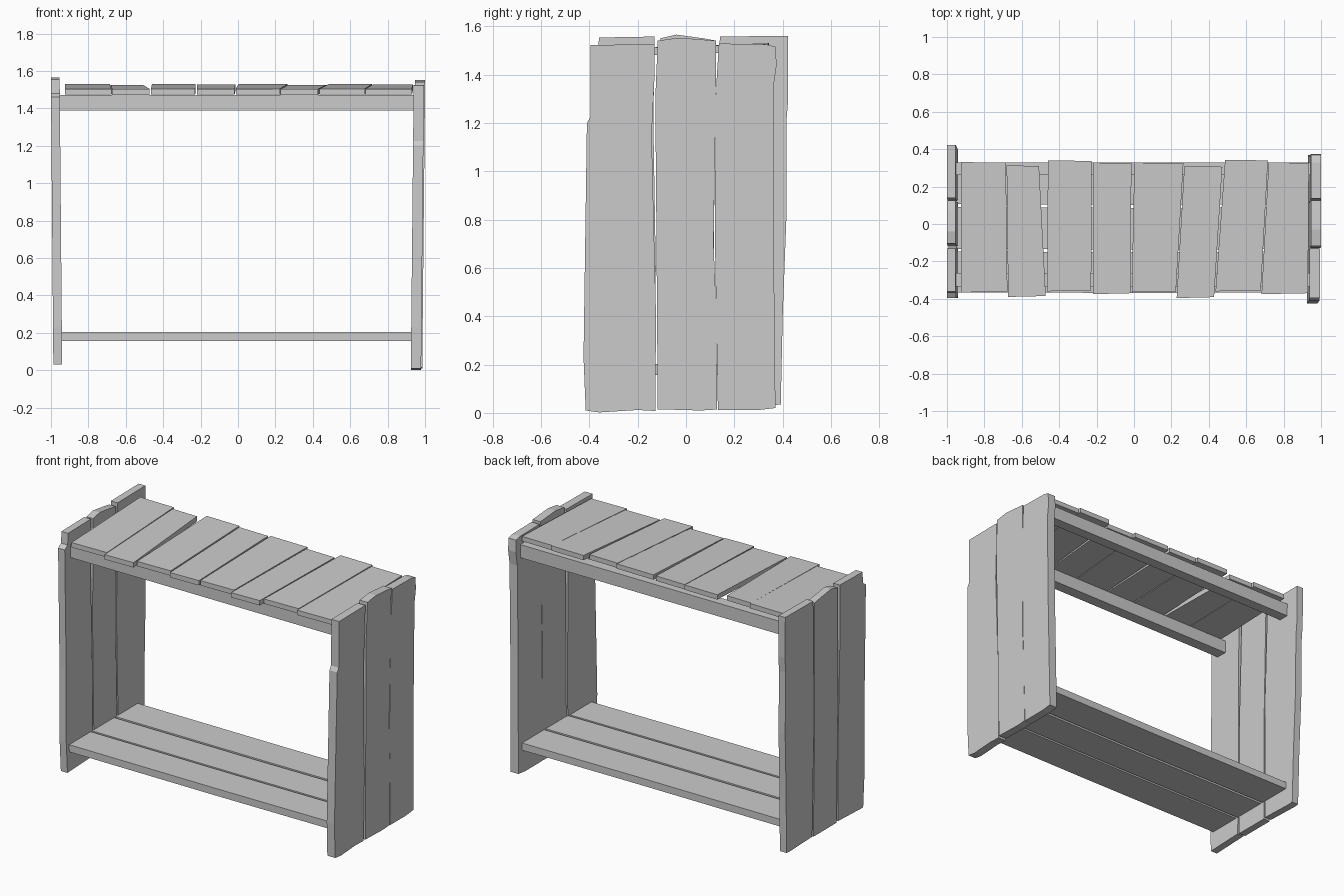
import bpy, bmesh


def plank(name, outline, lo, hi, place):
    """Extrude a 2D outline between depths lo and hi; place(u, v, d) -> xyz."""
    bm = bmesh.new()
    rings = [[bm.verts.new(place(u, v, d)) for u, v in outline] for d in (lo, hi)]
    n = len(outline)
    bm.faces.new(rings[0])
    bm.faces.new(rings[1])
    for i in range(n):
        j = (i + 1) % n
        bm.faces.new((rings[0][i], rings[0][j], rings[1][j], rings[1][i]))
    bmesh.ops.recalc_face_normals(bm, faces=bm.faces)
    me = bpy.data.meshes.new(name)
    bm.to_mesh(me)
    bm.free()
    ob = bpy.data.objects.new(name, me)
    bpy.context.collection.objects.link(ob)
    return ob


# Upright boards: worn outlines in (y, z), leaning slightly outwards at the top
def right_lean(off):
    return lambda y, z, d: (d + off + 0.015 * (z / 1.5 - 1), y, z)


def left_lean(y, z, d):
    return (d - 0.013 * (z / 1.5 - 1), y, z)


right_boards = {
    "front": (-0.006, [(-0.415, 0.01), (-0.36, 0.002), (-0.2, 0.012), (-0.127, 0.008),
                       (-0.124, 0.4), (-0.142, 1.15), (-0.13, 1.4), (-0.13, 1.525),
                       (-0.395, 1.522), (-0.395, 1.225), (-0.41, 1.2), (-0.424, 0.23)]),
    "middle": (0.0, [(-0.117, 0.015), (0.06, 0.01), (0.128, 0.014), (0.126, 0.4),
                     (0.114, 0.7), (0.122, 1.2), (0.125, 1.54), (-0.03, 1.552),
                     (-0.117, 1.54), (-0.127, 1.3), (-0.122, 0.7)]),
    "back": (0.0, [(0.132, 0.012), (0.3, 0.012), (0.37, 0.02), (0.362, 0.8),
                   (0.362, 1.35), (0.375, 1.44), (0.37, 1.515), (0.33, 1.525),
                   (0.136, 1.528), (0.122, 1.3), (0.12, 0.7)]),
}
for part, (off, pts) in right_boards.items():
    plank("right_side_board_" + part, pts, 0.945, 1.0, right_lean(off))

left_boards = {
    "front": [(-0.385, 0.03), (-0.13, 0.04), (-0.125, 0.6), (-0.135, 1.2), (-0.13, 1.557),
              (-0.36, 1.553), (-0.365, 1.48), (-0.395, 1.46), (-0.39, 0.7), (-0.395, 0.23)],
    "middle": [(-0.115, 0.035), (0.12, 0.035), (0.115, 0.7), (0.125, 1.54),
               (0.07, 1.55), (-0.04, 1.565), (-0.105, 1.55), (-0.12, 0.9)],
    "back": [(0.132, 0.04), (0.36, 0.032), (0.392, 0.035), (0.4, 0.4), (0.415, 0.8),
             (0.415, 1.2), (0.423, 1.3), (0.423, 1.56), (0.14, 1.557), (0.122, 0.8)],
}
for part, pts in left_boards.items():
    plank("left_side_board_" + part, pts, -1.0, -0.953, left_lean)

# Lengthwise top rails and the lower shelf boards
flat = lambda x, y, z: (x, y, z)


def strip(name, x0, x1, y0, y1, z0, z1, wob=0.0):
    plank(name, [(x0, y0), (0.1, y0 - wob), (x1, y0), (x1, y1), (0.1, y1 - wob), (x0, y1)],
          z0, z1, flat)


for part, y0, y1 in (("front", -0.335, -0.262), ("back", 0.262, 0.33)):
    strip("top_rail_" + part, -0.955, 0.945, y0, y1, 1.388, 1.472)
for part, y0, y1 in (("front", -0.365, -0.147), ("middle", -0.133, 0.09), ("back", 0.106, 0.33)):
    strip("lower_shelf_board_" + part, -0.953, 0.935, y0, y1, 0.157, 0.203, 0.004)

# Crooked top slats, rising slightly towards the back:
# front-left x, front-right x, front y, back-left x, back-right x, back y
slats = [
    (-0.925, -0.677, -0.366, -0.925, -0.685, 0.328),
    (-0.673, -0.472, -0.39, -0.681, -0.508, 0.31),
    (-0.465, -0.229, -0.36, -0.46, -0.226, 0.337),
    (-0.220, -0.018, -0.375, -0.22, -0.014, 0.325),
    (-0.012, 0.224, -0.365, 0.002, 0.264, 0.325),
    (0.228, 0.428, -0.396, 0.269, 0.472, 0.306),
    (0.436, 0.678, -0.36, 0.487, 0.716, 0.34),
    (0.682, 0.93, -0.375, 0.72, 0.935, 0.326),
]


for i, (a, b, yf, c, d, yb) in enumerate(slats):
    lift = 0.003 * (i % 2)
    plank("top_slat_%d" % (i + 1), [(a, yf), (b, yf + 0.005), (d, yb), (c, yb + 0.003)],
          1.473, 1.504, lambda x, y, z, k=lift: (x, y, z + 0.036 * (y + 0.37) - k * (y > 0)))
